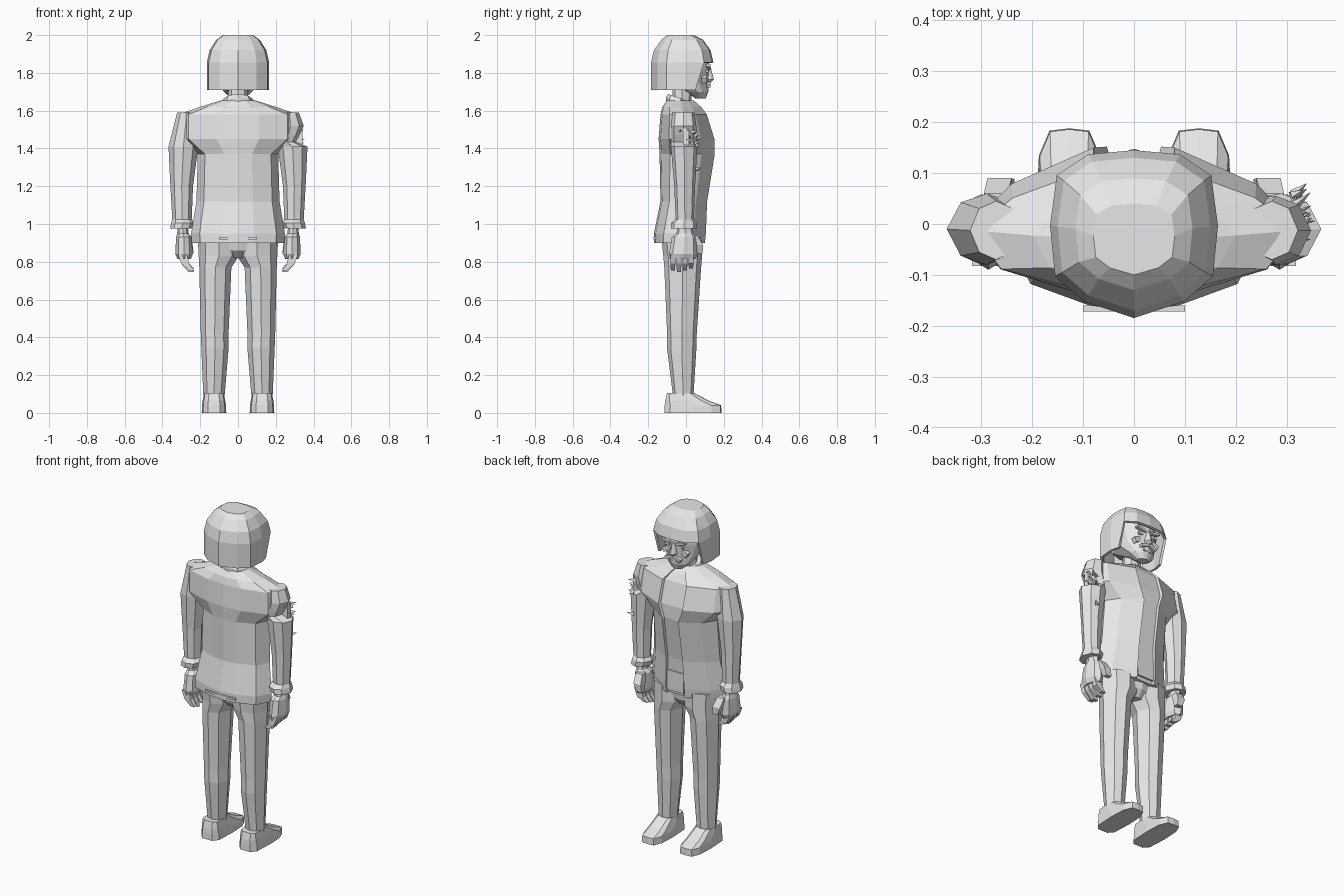
import bpy, bmesh, math, random
from mathutils import Vector, Matrix

default = bpy.data.objects.get("Cube")
if default:
    bpy.data.objects.remove(default, do_unlink=True)

GREY = (0.8, 0.8, 0.8, 1)
grey = bpy.data.materials.new("light grey")
grey.use_nodes = True
grey.diffuse_color = GREY
grey.node_tree.nodes["Principled BSDF"].inputs["Base Color"].default_value = GREY

# Half cross-sections, running from the +y middle round the side to the -y middle
OCTAGON = [(0, 1), (.65, .75), (1, 0), (.65, -.75), (0, -1)]
SQUARE = [(1, 1), (1, -1)]
JACKET = [(0, .9), (.23, .9), (.25, 1), (.75, .52), (1, 0), (.82, -.62), (.35, -.93), (0, -1)]
SHOE = [(0, 1), (.6, .97), (.92, .65), (1, 0), (.9, -.8), (.5, -1), (0, -1)]
HAIR = [(0, 1), (.55, .95), (.92, .7), (1, .1), (.94, -.5), (.6, -.8), (0, -1)]
FACE = [(0, 1), (.4, .9), (.85, .5), (1, 0), (.7, -.8), (0, -1)]


def finish(name, bm):
    """Turn a bmesh into a flat-shaded grey object."""
    bmesh.ops.recalc_face_normals(bm, faces=bm.faces)
    mesh = bpy.data.meshes.new(name)
    bm.to_mesh(mesh)
    bm.free()
    mesh.materials.append(grey)
    obj = bpy.data.objects.new(name, mesh)
    bpy.context.scene.collection.objects.link(obj)
    return obj


def loft_mesh(half, rings, side=1, tilt=0):
    """Skin rings of (z, x0, x1, y0, y1), each a box the section is fitted to."""
    section = half + [(-x, y) for x, y in reversed(half) if x]
    bm = bmesh.new()
    loops = []
    for z, x0, x1, y0, y1 in rings:
        mid_x, mid_y = (x0 + x1) / 2, (y0 + y1) / 2
        loop = []
        for u, v in section:
            x, y = mid_x + u * (x1 - x0) / 2, mid_y + v * (y1 - y0) / 2
            loop.append(bm.verts.new((side * x, y, z + tilt * (y - mid_y))))
        loops.append(loop)
    count = len(section)
    for low, high in zip(loops, loops[1:]):
        for i in range(count):
            j = (i + 1) % count
            bm.faces.new((low[i], low[j], high[j], high[i]))
    bm.faces.new(loops[0])
    bm.faces.new(loops[-1])
    return bm


def loft(name, half, rings, side=1, tilt=0):
    return finish(name, loft_mesh(half, rings, side, tilt))


def centred(rings):
    """Expand (z, half width, y0, y1) into full rings."""
    return [(z, -w, w, y0, y1) for z, w, y0, y1 in rings]


def block(name, centre, size, roll=0):
    bm = bmesh.new()
    bmesh.ops.create_cube(bm, size=1)
    turn = Matrix.Rotation(roll, 4, 'Y')
    bm.transform(Matrix.Translation(centre) @ turn @ Matrix.Diagonal((*size, 1)))
    return finish(name, bm)


# Jacket with a recessed shirt strip along the opening
loft("jacket", JACKET, centred([
    (.9, .245, -.17, .1), (.95, .248, -.17, .105), (1.12, .22, -.135, .112),
    (1.37, .213, -.14, .152), (1.45, .32, -.145, .15), (1.58, .318, -.135, .11),
    (1.62, .2, -.125, .08), (1.655, .09, -.1, .04)]))
block("jacket_flap", (0, .095, .98), (.11, .012, .12))
block("back_vent", (0, -.166, .925), (.2, .012, .012))

# Neck and slanted collar
loft("neck", OCTAGON, centred([(1.58, .055, -.075, .03), (1.76, .05, -.07, .03)]))
loft("collar", OCTAGON, centred([
    (1.62, .095, -.105, .045), (1.645, .09, -.105, .045), (1.665, .075, -.095, .035)]), tilt=-.35)

# Head and facial features
loft("head", FACE, centred([
    (1.665, .035, .05, .105), (1.7, .075, .0, .118), (1.76, .11, -.12, .122),
    (1.82, .128, -.15, .125), (1.89, .13, -.15, .12)]))
loft("nose", FACE, centred([
    (1.75, .014, .09, .132), (1.765, .024, .09, .148), (1.83, .01, .09, .13)]))
block("mouth", (0, .11, 1.712), (.06, .02, .01))
for side, label in ((1, "left"), (-1, "right")):
    block(label + "_eyebrow", (side * .048, .117, 1.833), (.06, .024, .014), side * -.25)
    block(label + "_eye", (side * .046, .113, 1.808), (.034, .012, .014))
    block(label + "_moustache", (side * .026, .119, 1.738), (.052, .022, .016), side * .35)
    block(label + "_cheek", (side * .062, .096, 1.77), (.04, .026, .03), side * .5)

# Helmet-shaped hair, cut away round the face
bm = loft_mesh(HAIR, centred([
    (1.71, .165, -.185, .145), (1.855, .165, -.185, .145), (1.92, .15, -.17, .13),
    (1.975, .115, -.13, .09), (2, .08, -.1, .04)]))
bm.normal_update()
opening = []
for face in bm.faces:
    middle = face.calc_center_median()
    flat_base = all(v.co.z < 1.72 for v in face.verts)
    if flat_base or (middle.z < 1.85 and middle.y > .08):
        opening.append(face)
bmesh.ops.delete(bm, geom=opening, context='FACES')
for vert in bm.verts:
    if vert.co.z < 1.72 and vert.co.y > .05:
        vert.co.y = .05
hair = finish("hair", bm)
shell = hair.modifiers.new("thickness", 'SOLIDIFY')
shell.thickness = .015

# Limbs, built once per side
SLEEVE_TOP = [(1.59, .22, .322, -.07, .045)]
TORN = [(1.52, .21, .348, -.08, .055), (1.47, .21, .325, -.08, .055), (1.435, .21, .305, -.08, .055)]
SLEEVE = [(1.41, .21, .368, -.08, .06), (1.2, .238, .358, -.062, .048),
          (1.025, .245, .348, -.055, .042), (1.005, .23, .354, -.08, .058),
          (.975, .24, .36, -.08, .058)]
for side, label in ((1, "left"), (-1, "right")):
    tear = TORN if side > 0 else []
    loft(label + "_sleeve", OCTAGON, SLEEVE_TOP + tear + SLEEVE, side)
    loft(label + "_hand", OCTAGON, [
        (.99, .265, .32, -.045, .035), (.95, .262, .322, -.05, .04),
        (.93, .245, .328, -.075, .055), (.84, .24, .332, -.09, .06),
        (.815, .25, .32, -.085, .05)], side)
    for i in range(4):
        y = -.083 + i * .032
        tip = .745 + .01 * abs(i - 1)
        loft(label + "_finger", SQUARE, [
            (.84, .27, .318, y, y + .027), (.79, .258, .3, y, y + .027),
            (tip, .233, .262, y + .003, y + .024)], side)
    loft(label + "_thumb", SQUARE, [
        (.94, .25, .295, .025, .06), (.89, .24, .288, .045, .09),
        (.845, .235, .27, .06, .088)], side)
    loft(label + "_trouser_leg", OCTAGON, [
        (.93, -.01, .213, -.13, .085), (.83, -.005, .208, -.12, .085),
        (.77, .035, .205, -.115, .08), (.42, .05, .197, -.1, .057),
        (.34, .05, .194, -.1, .055), (.1, .07, .184, -.07, .04),
        (.07, .075, .18, -.07, .04)], side)
    loft(label + "_shoe", SHOE, [
        (0, .062, .192, -.115, .188), (.04, .064, .19, -.113, .186),
        (.065, .068, .187, -.11, .12), (.105, .075, .18, -.1, .045)], side)

# Hips joining the trouser legs
loft("hips", OCTAGON, centred([(.82, .07, -.07, .04), (.86, .17, -.11, .07), (.93, .2, -.125, .08)]))

# Torn cloth on the left sleeve
random.seed(4)
bm = bmesh.new()
for i in range(34):
    root = Vector((.312, random.uniform(-.03, .06), random.uniform(1.27, 1.51)))
    aim = Vector((1, random.uniform(-.3, .9), random.uniform(-.9, .5))).normalized()
    length = random.uniform(.02, .048)
    place = Matrix.Translation(root + aim * length / 2) @ aim.to_track_quat('Z', 'Y').to_matrix().to_4x4()
    bmesh.ops.create_cone(bm, cap_ends=True, segments=3, radius1=.013,
                          radius2=0, depth=length, matrix=place)
finish("torn_cloth", bm)
block("torn_strip", (.322, .0, 1.44), (.04, .03, .13))
